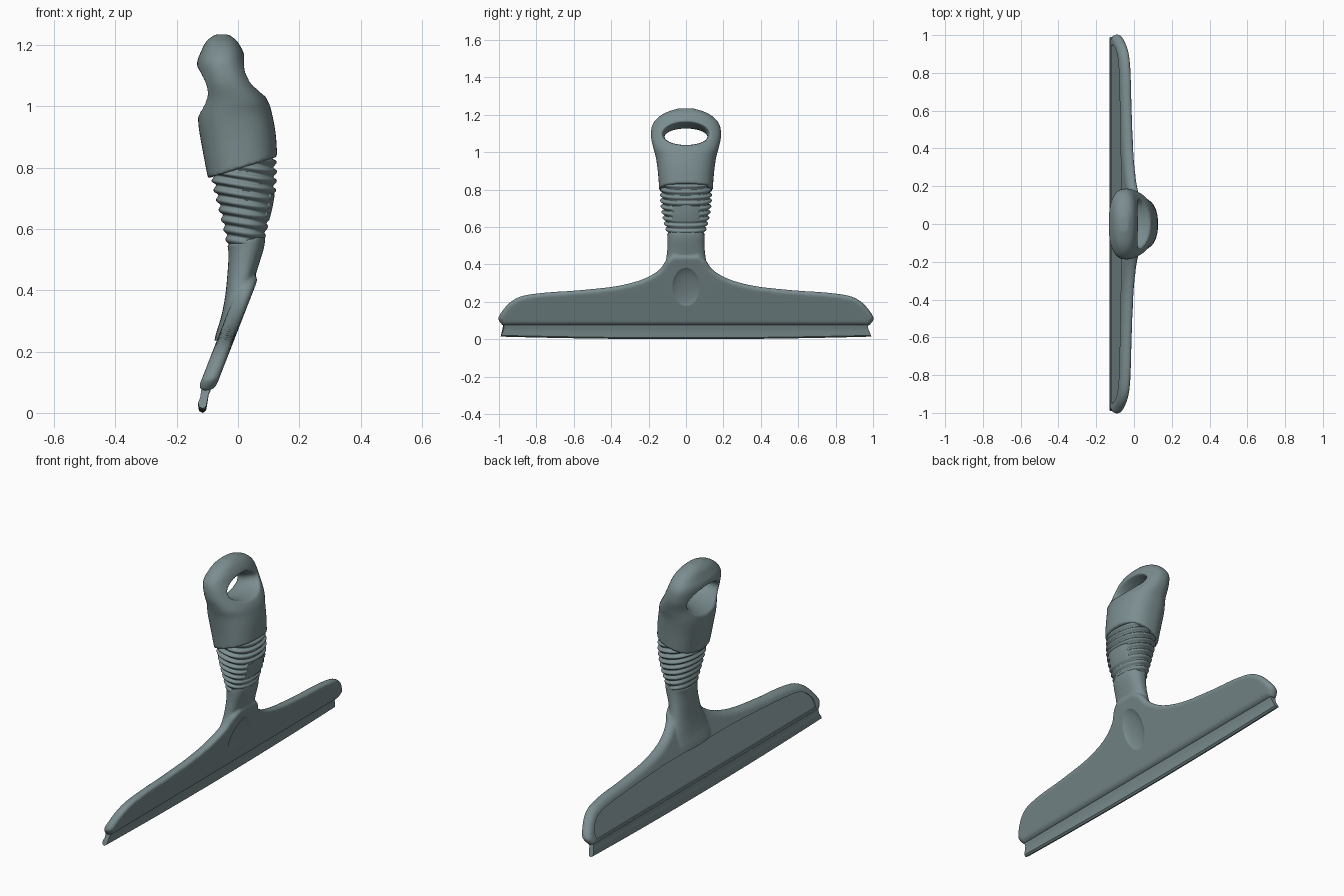
import bpy, bmesh, math
from mathutils import Vector, Matrix

if "Cube" in bpy.data.objects:
    bpy.data.objects.remove(bpy.data.objects["Cube"])

mat = bpy.data.materials.new("grey_teal_plastic")
mat.diffuse_color = (0.20, 0.27, 0.28, 1)
mat.use_nodes = True
mat.node_tree.nodes["Principled BSDF"].inputs["Base Color"].default_value = mat.diffuse_color


def smooth_points(pts, per):
    """Catmull-Rom interpolation through tuples of any size."""
    out = []
    for i in range(len(pts) - 1):
        p = [pts[max(0, min(len(pts) - 1, i + k))] for k in (-1, 0, 1, 2)]
        for s in range(per):
            t = s / per
            out.append(tuple(0.5 * (2 * b + (c - a) * t + (2 * a - 5 * b + 4 * c - d) * t * t
                                    + (3 * b - a - 3 * c + d) * t ** 3)
                             for a, b, c, d in zip(*p)))
    out.append(tuple(pts[-1]))
    return out


def skin(bm, rings):
    """Bridge closed rings of points and cap both ends."""
    vs = [[bm.verts.new(p) for p in r] for r in rings]
    n = len(vs[0])
    for a, b in zip(vs, vs[1:]):
        for i in range(n):
            bm.faces.new((a[i], a[(i + 1) % n], b[(i + 1) % n], b[i]))
    bm.faces.new(vs[0])
    bm.faces.new(vs[-1])


def section_rings(sections, per, n=64, e=2.4, scale=None):
    """Sections: left x, left z, right x, right z, half width in y."""
    rings = []
    for xl, zl, xr, zr, w in smooth_points(sections, per):
        c = Vector(((xl + xr) / 2, 0, (zl + zr) / 2))
        h = Vector(((xr - xl) / 2, 0, (zr - zl) / 2))
        ring = []
        for i in range(n):
            a = 2 * math.pi * i / n
            u = math.copysign(abs(math.cos(a)) ** (2 / e), math.cos(a))
            v = math.copysign(abs(math.sin(a)) ** (2 / e), math.sin(a))
            d = h * u + Vector((0, w * v, 0))
            ring.append(c + d * (scale(c + d, u) if scale else 1))
        rings.append(ring)
    return rings


def make(name, bm):
    bmesh.ops.recalc_face_normals(bm, faces=bm.faces[:])
    me = bpy.data.meshes.new(name)
    bm.to_mesh(me)
    bm.free()
    ob = bpy.data.objects.new(name, me)
    bpy.context.collection.objects.link(ob)
    return ob


def loft(name, rings):
    bm = bmesh.new()
    skin(bm, rings)
    return make(name, bm)


def cut(ob, cutter):
    cutter.hide_render = True
    m = ob.modifiers.new("cut", 'BOOLEAN')
    m.operation, m.solver, m.object = 'DIFFERENCE', 'EXACT', cutter


def blend(ob, voxel, iterations):
    r = ob.modifiers.new("remesh", 'REMESH')
    r.mode, r.voxel_size = 'VOXEL', voxel
    s = ob.modifiers.new("smooth", 'SMOOTH')
    s.factor, s.iterations = 0.5, iterations


def finish(ob, angle=40, cutters=()):
    """Apply the modifiers, drop the cutters, shade and colour."""
    bpy.context.view_layer.update()
    me = bpy.data.meshes.new_from_object(ob.evaluated_get(bpy.context.evaluated_depsgraph_get()))
    ob.modifiers.clear()
    ob.data = me
    for c in cutters:
        bpy.data.objects.remove(c)
    me.materials.clear()
    me.materials.append(mat)
    bpy.ops.object.select_all(action='DESELECT')
    ob.select_set(True)
    bpy.context.view_layer.objects.active = ob
    bpy.ops.object.shade_smooth_by_angle(angle=math.radians(angle))


# Upper handle with a flared hanging hole
handle = loft("handle_top", section_rings([
    (-.098, .765, .128, .835, .143), (-.118, .87, .123, .91, .15), (-.130, .95, .110, .98, .160),
    (-.126, 1.02, .096, 1.02, .174), (-.130, 1.08, .058, 1.08, .187), (-.134, 1.14, .030, 1.14, .182),
    (-.120, 1.18, .016, 1.18, .155), (-.103, 1.212, -.003, 1.212, .108),
    (-.075, 1.234, -.030, 1.234, .04)], 5))
hole_rings = []
for t in [i / 12 for i in range(-3, 16)]:
    c = Vector((-.125 + .19 * t, 0, 1.05 + .065 * t))
    f = 1 + 1.3 * (t - .5) ** 2
    hole_rings.append([c + Vector((0, .115 * f * math.cos(a), .058 * f * math.sin(a)))
                       for a in [2 * math.pi * i / 48 for i in range(48)]])
hole = loft("hole_cutter", hole_rings)
cut(handle, hole)
blend(handle, 0.0065, 4)
finish(handle, 60, [hole])


# Ribbed grip: tilted grooves with a plain patch on the +x side
def groove(p, u):
    if u > 0 and abs(p.y) < .075 and .63 < p.z < .715:
        return .98
    g = 0.5 - 0.5 * math.cos(2 * math.pi * (p.z + .15 * p.x) / .031)
    return 1.01 - .11 * g ** 1.3


ribs = loft("ribbed_grip", section_rings([
    (-.086, .785, .120, .85, .132), (-.084, .75, .126, .80, .138), (-.072, .70, .124, .735, .135),
    (-.057, .64, .114, .67, .125), (-.043, .58, .098, .61, .111), (-.035, .54, .087, .565, .098)],
    22, 96, 2.3, groove))
finish(ribs, 50)

# Wide sloping head plate blended with the neck
half = smooth_points([(.98, .072), (1.004, .11), (.98, .155), (.935, .202), (.87, .233), (.75, .25),
                      (.6, .26), (.4, .28), (.28, .305), (.2, .335), (.14, .375), (.108, .42),
                      (.07, .45)], 5)
outline = [Vector(p) for p in half] + [Vector((-y, z)) for y, z in reversed(half)]


def plane_x(z):
    return -.102 + .39 * (z - .08)


def inset_ring(points, d, x):
    ring = []
    for i, p in enumerate(points):
        t = ((p - points[i - 1]).normalized() + (points[(i + 1) % len(points)] - p).normalized()).normalized()
        q = p + Vector((-t.y, t.x)) * d
        ring.append(Vector((plane_x(q.y) + x, q.x, q.y)))
    return ring


R = .028
bm = bmesh.new()
skin(bm, [inset_ring(outline, R * .85 * (1 - math.cos(a)), R * math.sin(a))
          for a in [math.pi * (k / 8 - .5) for k in range(9)]])
skin(bm, section_rings([
    (-.036, .55, .090, .58, .100), (-.031, .52, .085, .54, .099), (-.034, .46, .067, .48, .101),
    (-.042, .38, .042, .40, .115), (-.056, .31, .016, .32, .145), (-.074, .25, -.010, .255, .15),
    (-.088, .18, -.045, .18, .09)], 5))
bmesh.ops.triangulate(bm, faces=[f for f in bm.faces if len(f.verts) > 4])
head = make("head_plate_and_neck", bm)
blend(head, 0.0065, 5)

# Thumb dimple on the +x side
bm = bmesh.new()
bmesh.ops.create_uvsphere(bm, u_segments=40, v_segments=24, radius=1,
                          matrix=Matrix.Translation((.012, 0, .275)) @ Matrix.Rotation(math.radians(21), 4, 'Y')
                          @ Matrix.Diagonal((.024, .078, .118, 1)))
dimple = make("dimple_cutter", bm)
cut(head, dimple)

# Shallow recessed panel on the -x side
panel = smooth_points([(.945, .095), (.94, .145), (.87, .197), (.7, .217), (.3, .236)], 5)
panel = panel + [(-y, z) for y, z in reversed(panel)]
recess = loft("recess_cutter", [[Vector((plane_x(z) + x, y, z)) for y, z in panel] for x in (-.07, -R + .006)])
cut(head, recess)
finish(head, 40, [dimple, recess])

# Rubber blade with a flared lip
profile = [(-.118, .095), (-.086, .095), (-.09, .07), (-.096, .058), (-.1, .03), (-.104, .008), (-.114, 0),
           (-.127, .006), (-.13, .022), (-.123, .045), (-.12, .07)]
blade_rings = []
for k in range(-16, 17):
    t = k / 16
    blade_rings.append([Vector((x, t * (.972 + .02 * max(0, 1 - z / .05)),
                                z + .014 * t * t * max(0, 1 - z / .09))) for x, z in profile])
blade = loft("rubber_blade", blade_rings)
finish(blade, 35)
